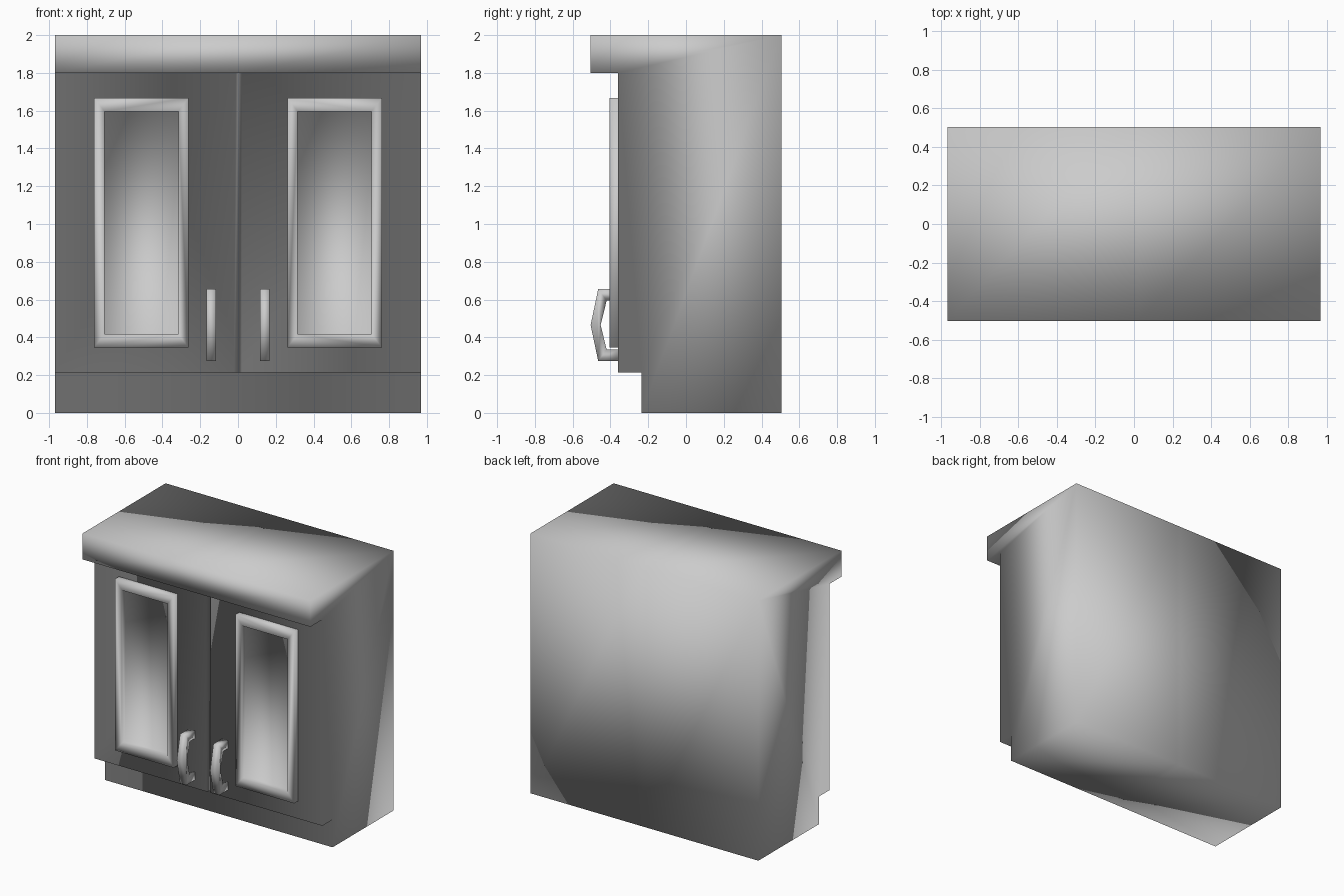
import bpy, bmesh

if "Cube" in bpy.data.objects:
    bpy.data.objects.remove(bpy.data.objects["Cube"])


def loft(name, rings, cap_start=True, cap_end=True):
    """Join equal-sized closed rings of points into one smooth-shaded object."""
    bm = bmesh.new()
    loops = [[bm.verts.new(p) for p in ring] for ring in rings]
    n = len(loops[0])
    for a, b in zip(loops, loops[1:]):
        for i in range(n):
            j = (i + 1) % n
            bm.faces.new((a[i], a[j], b[j], b[i]))
    if cap_start:
        bm.faces.new(loops[0])
    if cap_end:
        bm.faces.new(loops[-1])
    bmesh.ops.recalc_face_normals(bm, faces=bm.faces)
    mesh = bpy.data.meshes.new(name)
    bm.to_mesh(mesh)
    bm.free()
    mesh.shade_smooth()
    obj = bpy.data.objects.new(name, mesh)
    bpy.context.collection.objects.link(obj)
    return obj


def rect(x0, x1, z0, z1, y):
    return [(x0, y, z0), (x1, y, z0), (x1, y, z1), (x0, y, z1)]


FRONT = -0.36


# Cabinet body: side profile with toe kick and overhanging top,
# lofted along x with a shallow V groove between the doors
def body_ring(x, front):
    profile = [(0.505, 0), (-0.235, 0), (-0.235, 0.213), (front, 0.213),
               (front, 1.8), (-0.505, 1.8), (-0.505, 2), (0.505, 2)]
    return [(x, y, z) for y, z in profile]


loft("cabinet_body", [body_ring(-0.97, FRONT), body_ring(-0.02, FRONT),
                      body_ring(0, FRONT + 0.02),
                      body_ring(0.02, FRONT), body_ring(0.97, FRONT)])

# Bent door handle profile (y, z)
handle = [(FRONT, 0.275), (-0.465, 0.275), (-0.505, 0.465), (-0.465, 0.655),
          (FRONT, 0.655), (FRONT, 0.595), (-0.42, 0.595), (-0.452, 0.465),
          (-0.42, 0.335), (FRONT, 0.335)]

for side, s in (("left", -1), ("right", 1)):
    # Raised door frame with a recessed panel
    outer = (s * 0.762, s * 0.263, 0.347, 1.668)
    inner = (s * 0.706, s * 0.316, 0.418, 1.595)
    loft(side + "_door_panel", [rect(*outer, FRONT), rect(*outer, -0.405),
                                rect(*inner, -0.405), rect(*inner, -0.364)],
         cap_start=False)
    # Door handle
    loft(side + "_handle", [[(s * x, y, z) for y, z in handle]
                            for x in (0.116, 0.168)])
